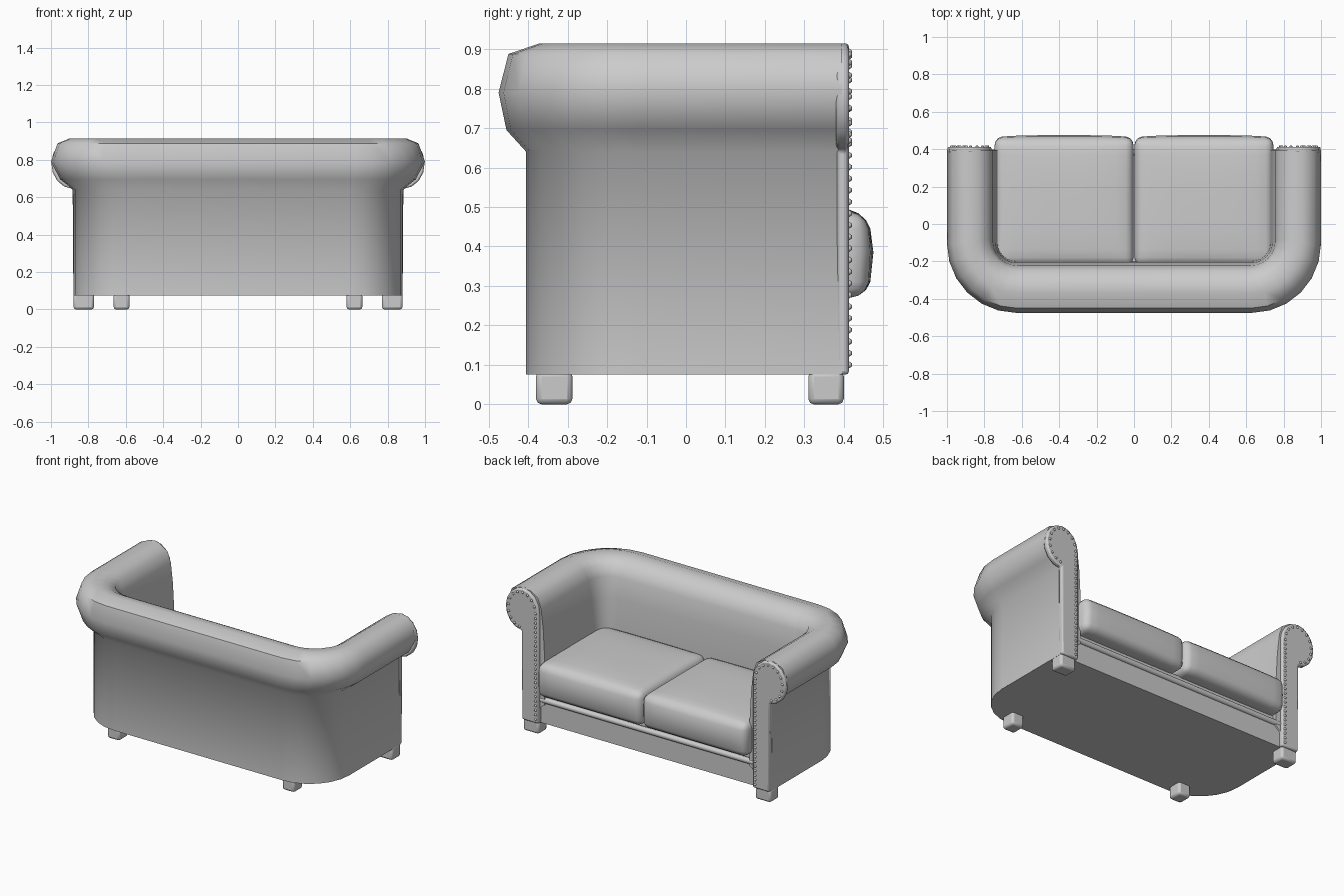
import bpy, bmesh
from math import sin, cos, pi, radians
from mathutils import Vector

if "Cube" in bpy.data.objects:
    bpy.data.objects.remove(bpy.data.objects["Cube"])


def finish(name, bm, angle=40, mirror=False, bevel=0, segs=2):
    bmesh.ops.recalc_face_normals(bm, faces=bm.faces)
    me = bpy.data.meshes.new(name)
    bm.to_mesh(me)
    bm.free()
    ob = bpy.data.objects.new(name, me)
    bpy.context.collection.objects.link(ob)
    bpy.ops.object.select_all(action='DESELECT')
    ob.select_set(True)
    bpy.context.view_layer.objects.active = ob
    bpy.ops.object.shade_smooth_by_angle(angle=radians(angle))
    if bevel:
        b = ob.modifiers.new("bevel", 'BEVEL')
        b.width, b.segments, b.limit_method = bevel, segs, 'ANGLE'
        b.angle_limit = radians(50)
    if mirror:
        ob.modifiers.new("mirror", 'MIRROR')
    return ob


def box(lo, hi):
    bm = bmesh.new()
    bmesh.ops.create_cube(bm, size=1)
    for v in bm.verts:
        v.co = Vector([l + (c + 0.5) * (h - l) for l, h, c in zip(lo, hi, v.co)])
    return bm


def u_path(x, back, r, front, segs=6):
    """U-shaped plan outline, open at +y, with rounded rear corners."""
    right = [(x, front)]
    for i in range(segs + 1):
        a = pi / 2 * i / segs
        right.append((x - r + r * cos(a), -back + r - r * sin(a)))
    return right + [(-px, py) for px, py in reversed(right)]


# Arms and back: one section (half width, back depth, height, corner radius) swept round the U
section = [(.88, .405, .075, .28), (.88, .405, .64, .28), (.95, .455, .695, .33),
           (1.0, .475, .79, .37), (.965, .45, .888, .34), (.90, .37, .915, .27),
           (.83, .31, .908, .22), (.778, .25, .875, .17), (.755, .222, .81, .13),
           (.74, .207, .68, .11), (.73, .2, .5, .10), (.73, .2, .2, .10)]
bm = bmesh.new()
rows = [[bm.verts.new((px, py, z)) for px, py in u_path(x, y, r, .395)]
        for x, y, z, r in section]
for a, b in zip(rows, rows[1:] + rows[:1]):
    for i in range(len(a) - 1):
        bm.faces.new((a[i], a[i + 1], b[i + 1], b[i]))
bm.faces.new([r[0] for r in rows])
bm.faces.new([r[-1] for r in rows])
finish("arms_and_back", bm, 55)

# Solid base with front rail
bm = bmesh.new()
face = bm.faces.new([bm.verts.new((x, y, .075)) for x, y in u_path(.879, .404, .28, .385)])
ext = bmesh.ops.extrude_face_region(bm, geom=[face], use_keep_orig=True)
for v in ext["geom"]:
    if isinstance(v, bmesh.types.BMVert):
        v.co.z = .205
finish("base", bm)

# Seat deck and piping under the cushions
finish("seat_deck", box((-.76, -.22, .2), (.76, .37, .275)))
bm = bmesh.new()
bmesh.ops.create_cone(bm, segments=10, radius1=.018, radius2=.018, depth=1.54, cap_ends=True)
for v in bm.verts:
    v.co = Vector((v.co.z, .382 + v.co.x, .224 + v.co.y))
finish("front_piping", bm)

# Crowned seat cushions
bm = box((.003, -.22, .27), (.745, .455, .485))
bmesh.ops.bevel(bm, geom=bm.edges[:], offset=.04, segments=3, profile=.5, affect='EDGES')
for i in range(1, 8):
    for co, no in (((.003 + .742 * i / 8, 0, 0), (1, 0, 0)), ((0, -.22 + .675 * i / 8, 0), (0, 1, 0))):
        bmesh.ops.bisect_plane(bm, geom=bm.verts[:] + bm.edges[:] + bm.faces[:],
                               plane_co=co, plane_no=no)
bmesh.ops.bisect_plane(bm, geom=bm.verts[:] + bm.edges[:] + bm.faces[:],
                       plane_co=(0, 0, .385), plane_no=(0, 0, 1))
for v in bm.verts:
    sx = max(0, 1 - (abs(v.co.x - .374) / .371) ** 4)
    sy = max(0, 1 - (abs(v.co.y - .117) / .338) ** 4)
    sz = max(0, 1 - ((v.co.z - .378) / .108) ** 2)
    if v.co.z > .4:
        v.co.z += .02 * sx * sy
    if v.co.y > .4:
        v.co.y += .02 * sz * (.4 + .6 * sx)
finish("seat_cushion", bm, 60, mirror=True)


# Scroll-topped panels closing the arm fronts
def scroll(inset, steps, stop):
    return [(.88 + (.118 - inset) * cos(a), .78 + (.135 - inset) * sin(a))
            for a in (radians(180 - (180 - stop) * i / steps) for i in range(steps + 1))]


outline = [(.762, .075)] + scroll(0, 12, -88) + [(.88, .075)]
bm = bmesh.new()
face = bm.faces.new([bm.verts.new((x, .38, z)) for x, z in outline])
ext = bmesh.ops.extrude_face_region(bm, geom=[face], use_keep_orig=True)
for v in ext["geom"]:
    if isinstance(v, bmesh.types.BMVert):
        v.co.y = .413
finish("arm_front_panel", bm, 40, mirror=True, bevel=.009)

# Upholstery nails along the inner edge and round the scroll
nails = [(.782, .1 + .0295 * i) for i in range(23)] + scroll(.022, 12, -80)
bm = bmesh.new()
for x, z in nails:
    s = bmesh.ops.create_icosphere(bm, subdivisions=1, radius=.009)
    bmesh.ops.translate(bm, verts=s["verts"], vec=(x, .413, z))
finish("upholstery_nails", bm, 60, mirror=True)

# Block feet
finish("front_leg", box((.77, .31, 0), (.88, .4, .085)), mirror=True, bevel=.014)
finish("rear_leg", box((.58, -.38, 0), (.665, -.288, .085)), mirror=True, bevel=.014)
